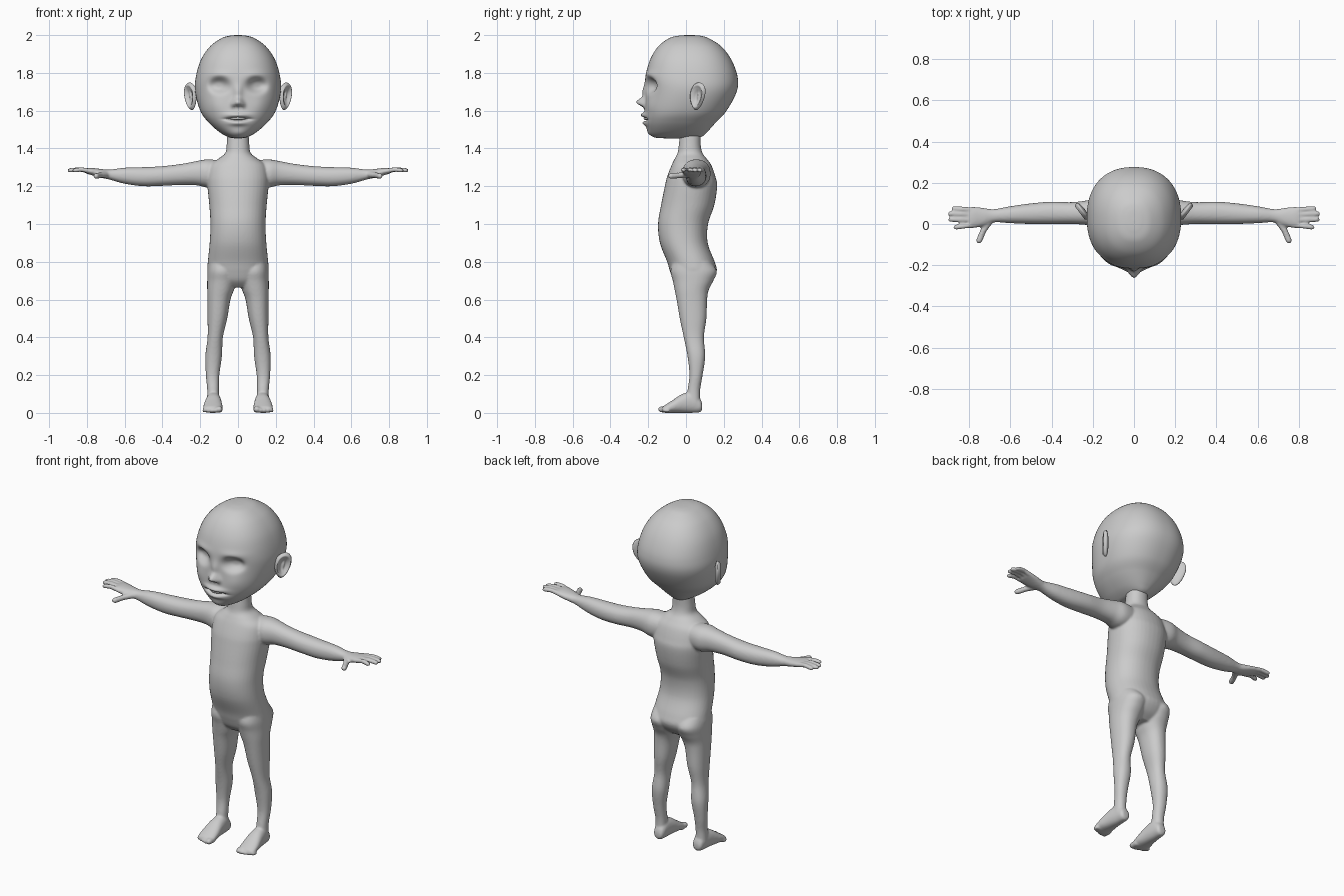
import bpy, bmesh
from math import sin, cos, pi, exp, copysign
from mathutils import Vector


def smooth_rows(rows, steps):
    # Catmull-Rom interpolation of the control sections
    out = []
    for i in range(len(rows) - 1):
        p = [rows[max(0, min(len(rows) - 1, i + k))] for k in (-1, 0, 1, 2)]
        for s in range(steps):
            t = s / steps
            out.append([0.5 * (2 * b + (c - a) * t + (2 * a - 5 * b + 4 * c - d) * t * t
                               + (3 * b - a - 3 * c + d) * t ** 3) for a, b, c, d in zip(*p)])
    out.append(list(rows[-1]))
    return out


def skin(bm, rings):
    loops = [[bm.verts.new(p) for p in ring] for ring in rings]
    n = len(loops[0])
    for a, b in zip(loops, loops[1:]):
        for i in range(n):
            bm.faces.new((a[i], a[(i + 1) % n], b[(i + 1) % n], b[i]))
    bm.faces.new(loops[0])
    bm.faces.new(loops[-1])


def loft(bm, rows, place, segs=40, steps=6, power=2.2):
    # rows: (position, u min, u max, v min, v max); place maps (t, u, v) to xyz
    rings = []
    for t, u0, u1, v0, v1 in smooth_rows(rows, steps):
        ring = []
        for i in range(segs):
            c, s = cos(2 * pi * i / segs), sin(2 * pi * i / segs)
            c, s = (copysign(abs(k) ** (2 / power), k) for k in (c, s))
            ring.append(place(t, (u0 + u1) / 2 + (u1 - u0) / 2 * c, (v0 + v1) / 2 + (v1 - v0) / 2 * s))
        rings.append(ring)
    skin(bm, rings)


def digit(bm, pts, r, side):
    # round-ended finger or toe along a path
    pts = [Vector((p[0] * side, p[1], p[2])) for p in pts]
    d = (pts[-1] - pts[0]).normalized()
    pts += [pts[-1] + d * r * 0.6, pts[-1] + d * r * 0.9]
    radii = [r * 1.1] + [r] * (len(pts) - 3) + [r * 0.75, r * 0.3]
    a = d.cross(Vector((0, 0, 1))).normalized()
    b = d.cross(a)
    skin(bm, [[p + (a * cos(k * pi / 6) + b * sin(k * pi / 6)) * q for k in range(12)]
              for p, q in zip(pts, radii)])


def finish(bm, name):
    bmesh.ops.recalc_face_normals(bm, faces=bm.faces)
    for f in bm.faces:
        f.smooth = True
    me = bpy.data.meshes.new(name)
    bm.to_mesh(me)
    bm.free()
    ob = bpy.data.objects.new(name, me)
    bpy.context.collection.objects.link(ob)
    return ob


# Body: torso and neck
bm = bmesh.new()
torso = [(1.50, .055, -.03, .08), (1.42, .060, -.038, .078), (1.375, .068, -.045, .088),
         (1.345, .105, -.06, .11), (1.31, .148, -.077, .135), (1.25, .162, -.10, .156),
         (1.20, .162, -.112, .165), (1.10, .152, -.132, .15), (1.00, .146, -.148, .117),
         (.90, .150, -.138, .115), (.80, .160, -.10, .152), (.75, .162, -.085, .163),
         (.70, .145, -.065, .135), (.665, .10, -.03, .09)]
loft(bm, [(z, -x, x, a, b) for z, x, a, b in torso], lambda t, u, v: (u, v, t))

leg = [(.80, .01, .155, -.07, .13), (.75, .005, .162, -.082, .163), (.70, .008, .163, -.07, .145),
       (.65, .022, .163, -.06, .12), (.60, .04, .162, -.05, .112), (.50, .057, .161, -.033, .108),
       (.40, .08, .161, -.012, .095), (.30, .085, .173, .008, .102), (.20, .099, .170, .018, .088),
       (.12, .101, .163, .008, .075), (.05, .10, .165, .0, .075)]
foot = [(.086, .11, .145, .02, .045), (.075, .098, .157, .004, .075), (.035, .092, .165, 0, .11),
        (-.02, .087, .174, 0, .10), (-.07, .082, .183, 0, .068), (-.11, .083, .184, 0, .042),
        (-.125, .095, .175, .004, .032)]
arm = [(.08, .0, .12, 1.20, 1.335), (.16, -.02, .13, 1.193, 1.342), (.22, -.006, .116, 1.205, 1.333),
       (.30, .0, .106, 1.207, 1.318), (.40, .0, .108, 1.202, 1.306), (.50, .0, .10, 1.20, 1.301),
       (.60, .004, .086, 1.213, 1.298), (.68, .008, .072, 1.235, 1.288), (.73, -.01, .078, 1.246, 1.292),
       (.78, -.02, .084, 1.26, 1.298), (.805, -.016, .08, 1.268, 1.296)]
fingers = [((.79, .069), (.875, .075)), ((.79, .046), (.893, .05)),
           ((.79, .02), (.89, .022)), ((.79, -.006), (.865, -.016))]
for s in (1, -1):
    loft(bm, leg, lambda t, u, v: (s * u, v, t))
    loft(bm, foot, lambda t, u, v: (s * u, t, v))
    loft(bm, arm, lambda t, u, v: (s * t, u, v))
    # Fingers and thumb
    for (x0, y0), (x1, y1) in fingers:
        digit(bm, [(x0, y0, 1.281), ((x0 + x1) / 2, (y0 + y1) / 2, 1.289), (x1, y1, 1.284)], .0125, s)
    digit(bm, [(.695, .02, 1.262), (.73, -.03, 1.258), (.752, -.082, 1.254)], .0155, s)
    # Toes
    for i, (y, r) in enumerate([(-.132, .017), (-.133, .012), (-.128, .011), (-.121, .011), (-.112, .011)]):
        x = .099 + i * .0195
        digit(bm, [(x, -.09, r + .002), (x, y, r + .002)], r, s)
body = finish(bm, "body")
rm = body.modifiers.new("fuse", 'REMESH')
rm.mode = 'VOXEL'
rm.voxel_size = 0.006
rm.use_smooth_shade = True
sm = body.modifiers.new("soften", 'SMOOTH')
sm.factor = 0.5
sm.iterations = 7

# Head: skull loft, then facial relief pushed along y
bm = bmesh.new()
skull = [(2.0, .002, .015, .019), (1.997, .042, -.038, .075), (1.983, .088, -.09, .12),
         (1.94, .148, -.147, .187), (1.87, .196, -.19, .24), (1.78, .223, -.214, .273),
         (1.70, .227, -.212, .268), (1.60, .20, -.219, .215), (1.54, .158, -.217, .16),
         (1.49, .103, -.20, .115), (1.463, .058, -.175, .085), (1.455, .03, -.14, .05),
         (1.453, .002, -.05, -.046)]
loft(bm, [(z, -x, x, a, b) for z, x, a, b in skull], lambda t, u, v: (u, v, t), 180, 12, 2.3)
# (x, z, x radius, z radius, push); positive push goes into the face
relief = [(.10, 1.735, .05, .038, .038), (.10, 1.79, .06, .02, -.006),
          (0, 1.645, .022, .022, -.045), (.024, 1.632, .014, .015, -.016),
          (0, 1.70, .022, .04, -.018), (.013, 1.62, .008, .007, .014),
          (0, 1.577, .055, .013, -.02), (0, 1.533, .045, .012, -.014),
          (0, 1.555, .062, .008, .026), (0, 1.48, .04, .02, -.006),
          (.12, 1.63, .045, .045, -.006)]
for v in bm.verts:
    x, y, z = v.co
    if y < -0.02:
        fade = min(1, (-.02 - y) / .08)
        for cx, cz, rx, rz, push in relief:
            d = ((abs(x) - cx) / rx) ** 2 + ((z - cz) / rz) ** 2
            if d < 12:
                v.co.y += fade * push * exp(-d ** (1.5 if push > .02 else 1))
finish(bm, "head")

# Upper teeth strip inside the mouth
bm = bmesh.new()
loft(bm, [(-.045, -.20, -.185, 1.555, 1.568), (-.025, -.217, -.195, 1.552, 1.57),
          (0, -.224, -.20, 1.551, 1.57), (.025, -.217, -.195, 1.552, 1.57),
          (.045, -.20, -.185, 1.555, 1.568)], lambda t, u, v: (t, u, v), 16, 4, 3)
finish(bm, "teeth")

# Ears: dished discs angled outwards, mirrored
bm = bmesh.new()
bmesh.ops.create_uvsphere(bm, u_segments=40, v_segments=40, radius=1)
for v in bm.verts:
    b, c, a = v.co
    r = (b * b + c * c) ** .5
    depth = a * .014
    if a > 0:
        depth += .008 * exp(-((r - .82) / .14) ** 2) - .016 * exp(-((r - .1 * b) / .5) ** 4)
        depth += .006 * exp(-((b - .1) / .15) ** 2 - ((c - .05) / .4) ** 2)
    u = b * .046 * (1 + .25 * c) + .010 * c
    v.co = (.249 + .6 * u + .8 * depth, .062 + .8 * u - .6 * depth, 1.676 + c * .073)
ear = finish(bm, "ears")
ear.modifiers.new("mirror", 'MIRROR').use_axis[0] = True
